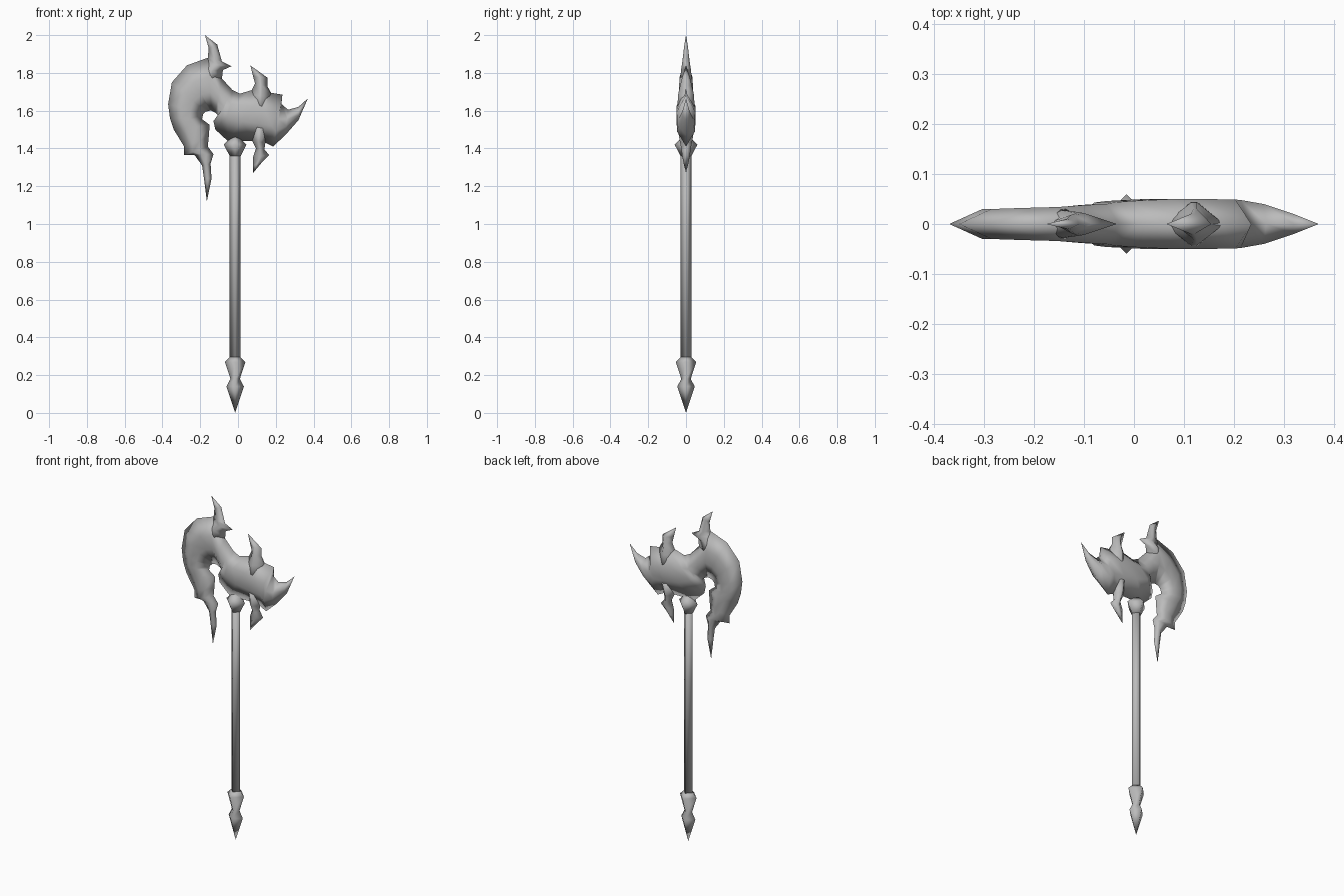
import bpy
import bmesh
from math import pi, cos, sin

cube = bpy.data.objects.get("Cube")
if cube:
    bpy.data.objects.remove(cube, do_unlink=True)

steel = bpy.data.materials.new("grey steel")
steel.use_nodes = True
GREY = (0.5, 0.5, 0.5, 1)
steel.diffuse_color = GREY
steel.node_tree.nodes["Principled BSDF"].inputs["Base Color"].default_value = GREY


def finish(bm, name):
    """Weld the mesh, face it outward and add it to the scene, smooth shaded."""
    bmesh.ops.remove_doubles(bm, verts=bm.verts, dist=0.0005)
    bmesh.ops.recalc_face_normals(bm, faces=bm.faces)
    mesh = bpy.data.meshes.new(name)
    bm.to_mesh(mesh)
    bm.free()
    mesh.materials.append(steel)
    for polygon in mesh.polygons:
        polygon.use_smooth = True
    obj = bpy.data.objects.new(name, mesh)
    bpy.context.collection.objects.link(obj)
    return obj


def loft(name, rings):
    """Skin a row of closed rings and cap both ends."""
    bm = bmesh.new()
    loops = [[bm.verts.new(point) for point in ring] for ring in rings]
    for lower, upper in zip(loops, loops[1:]):
        for i in range(len(lower)):
            j = (i + 1) % len(lower)
            bm.faces.new((lower[i], lower[j], upper[j], upper[i]))
    bm.faces.new(loops[0])
    bm.faces.new(loops[-1])
    return finish(bm, name)


def blade(name, stations, ridge=0.36):
    """Sharp-edged plate: each station is edge x, z, other edge x, z, half thickness."""
    rings = []
    for ax, az, bx, bz, half in stations:
        def across(t, y):
            return (ax + (bx - ax) * t, y, az + (bz - az) * t)
        rings.append([across(0, 0), across(ridge, -half), across(1 - ridge, -half),
                      across(1, 0), across(1 - ridge, half), across(ridge, half)])
    return loft(name, rings)


def square_turning(name, profile, centre=-0.015, sides=4):
    """Four-sided turned part with its corners on the axes."""
    rings = []
    for radius, z in profile:
        angles = [2 * pi * k / sides for k in range(sides)]
        rings.append([(centre + radius * cos(a), radius * sin(a), z) for a in angles])
    return loft(name, rings)


# Crescent blade running through the neck and body into the rear spike
blade("axe_head", [
    (-.165, 1.12, -.165, 1.12, 0),
    (-.18, 1.24, -.14, 1.24, .01),
    (-.19, 1.31, -.145, 1.32, .015),
    (-.23, 1.365, -.13, 1.37, .02),
    (-.285, 1.365, -.16, 1.41, .022),
    (-.285, 1.41, -.155, 1.46, .025),
    (-.34, 1.5, -.15, 1.525, .028),
    (-.36, 1.56, -.19, 1.555, .03),
    (-.37, 1.635, -.185, 1.58, .03),
    (-.35, 1.75, -.17, 1.595, .03),
    (-.27, 1.84, -.15, 1.6, .032),
    (-.16, 1.88, -.14, 1.6, .034),
    (-.085, 1.77, -.12, 1.59, .038),
    (-.03, 1.71, -.1, 1.57, .04),
    (.01, 1.69, -.13, 1.545, .043),
    (.06, 1.705, -.12, 1.5, .046),
    (.155, 1.73, -.055, 1.44, .05),
    (.175, 1.695, .075, 1.44, .05),
    (.235, 1.685, .145, 1.43, .049),
    (.23, 1.635, .185, 1.41, .048),
    (.265, 1.605, .25, 1.47, .04),
    (.32, 1.62, .32, 1.55, .02),
    (.37, 1.665, .37, 1.665, 0),
])

# Barbed horn above the crescent
blade("upper_horn", [
    (-.175, 2, -.175, 2, 0),
    (-.155, 1.93, -.11, 1.95, .01),
    (-.16, 1.88, -.085, 1.86, .018),
    (-.18, 1.85, -.035, 1.835, .022),
    (-.2, 1.81, -.08, 1.815, .027),
    (-.2, 1.76, -.085, 1.77, .03),
], ridge=0.45)

# Horn on top of the body
blade("rear_horn", [
    (.065, 1.84, .065, 1.84, 0),
    (.08, 1.78, .155, 1.775, .02),
    (.09, 1.745, .155, 1.73, .03),
    (.06, 1.68, .18, 1.68, .043),
    (.06, 1.6, .18, 1.6, .045),
], ridge=0.45)

# Hook hanging under the body
blade("lower_hook", [
    (.08, 1.27, .08, 1.27, 0),
    (.08, 1.31, .13, 1.33, .012),
    (.08, 1.355, .165, 1.365, .02),
    (.095, 1.4, .14, 1.395, .025),
    (.075, 1.44, .145, 1.43, .032),
    (.06, 1.52, .17, 1.5, .045),
], ridge=0.42)

# Shaft, collar and pointed pommel
square_turning("shaft", [(.029, .26), (.029, .96), (.029, 1.42)])
square_turning("collar", [(.029, 1.36), (.06, 1.42), (.03, 1.45), (.004, 1.465)])
square_turning("pommel", [(0, 0), (.046, .14), (.025, .18), (.054, .27), (.029, .295)])
